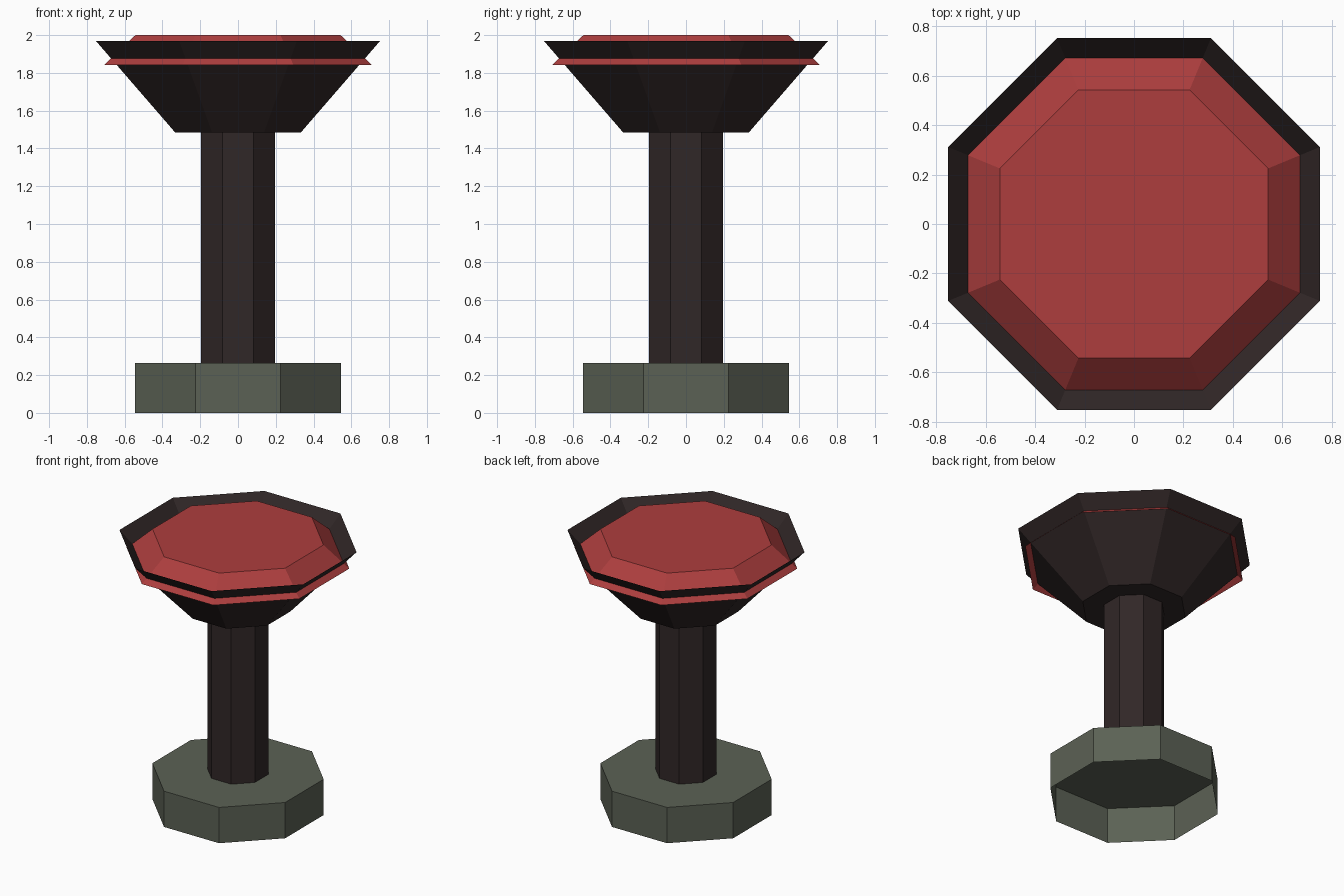
import bpy
import bmesh
from math import cos, sin, pi

cube = bpy.data.objects.get("Cube")
if cube:
    bpy.data.objects.remove(cube, do_unlink=True)


def make_material(name, rgb):
    mat = bpy.data.materials.new(name)
    mat.use_nodes = True
    colour = (*rgb, 1.0)
    mat.diffuse_color = colour
    mat.node_tree.nodes["Principled BSDF"].inputs["Base Color"].default_value = colour
    return mat


def octagon_part(name, mat, low, high, cap_low=False, cap_high=False):
    """Eight-sided shell between two (apothem, height) rings, flats facing the axes."""
    bm = bmesh.new()
    rings = []
    for apothem, z in (low, high):
        radius = apothem / cos(pi / 8)
        angles = [(i + 0.5) * pi / 4 for i in range(8)]
        rings.append([bm.verts.new((radius * cos(a), radius * sin(a), z)) for a in angles])
    bottom, top = rings
    for i in range(8):
        j = (i + 1) % 8
        bm.faces.new((bottom[i], bottom[j], top[j], top[i]))
    if cap_low:
        bm.faces.new(bottom[::-1])
    if cap_high:
        bm.faces.new(top)
    mesh = bpy.data.meshes.new(name)
    bm.to_mesh(mesh)
    bm.free()
    mesh.materials.append(mat)
    obj = bpy.data.objects.new(name, mesh)
    bpy.context.collection.objects.link(obj)
    return obj


grey = make_material("grey_green_metal", (0.105, 0.12, 0.09))
dark = make_material("dark_brown", (0.03, 0.02, 0.02))
red = make_material("red_cushion", (0.42, 0.048, 0.048))

# Foot, hollow underneath
octagon_part("base", grey, (0.544, 0), (0.544, 0.265), cap_high=True)

# Post
octagon_part("column", dark, (0.195, 0.265), (0.195, 1.485))

# Flared bowl, open at the top
octagon_part("seat_bowl", dark, (0.333, 1.485), (0.753, 1.97), cap_low=True)

# Cushion whose lower rim pokes out through the bowl
octagon_part("cushion", red, (0.707, 1.843), (0.543, 2.0), cap_high=True)
